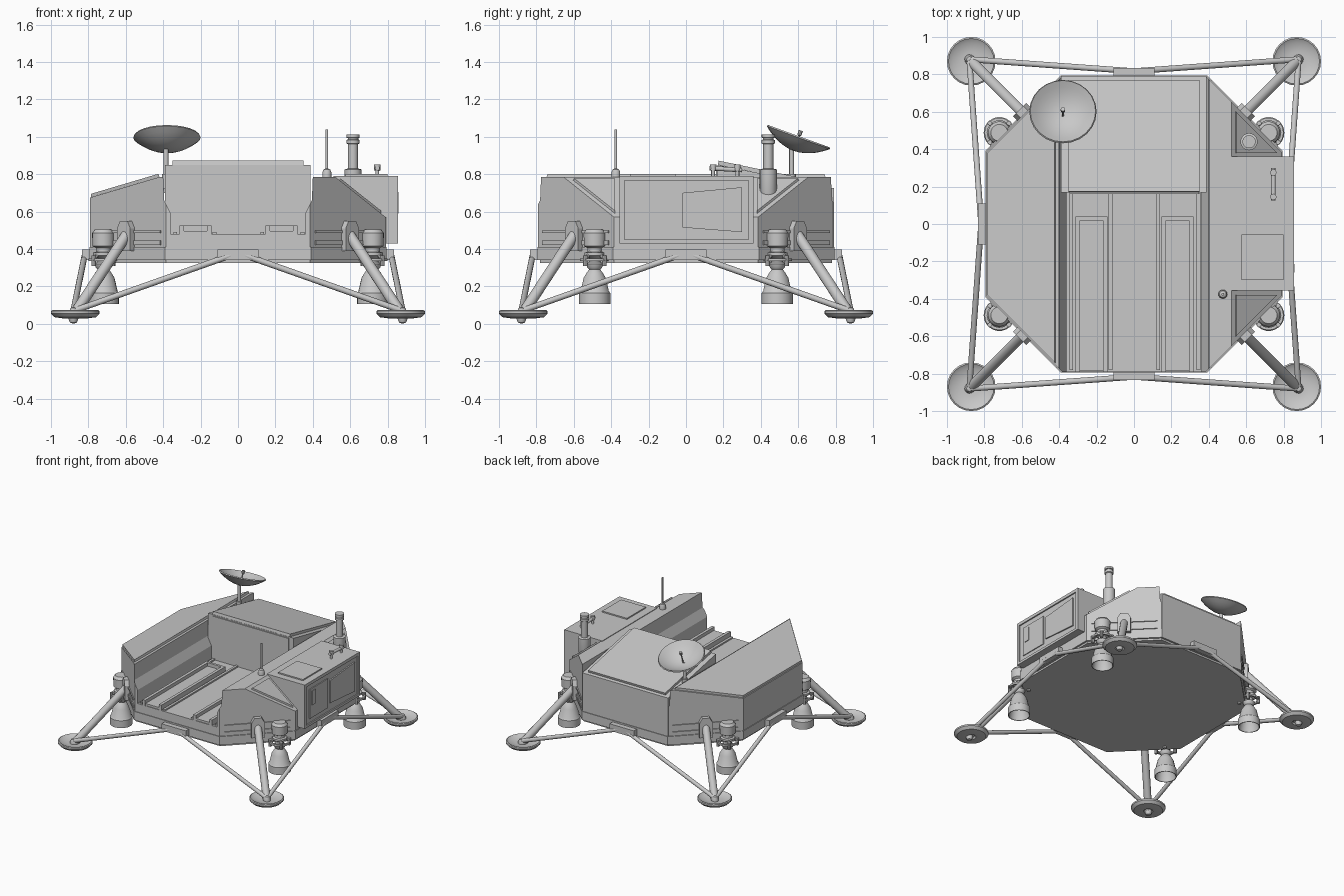
import bpy, bmesh, math
from mathutils import Vector, Matrix

if "Cube" in bpy.data.objects:
    bpy.data.objects.remove(bpy.data.objects["Cube"])

grey = bpy.data.materials.new("light grey")
grey.diffuse_color = (0.58, 0.58, 0.58, 1)
grey.use_nodes = True
grey.node_tree.nodes["Principled BSDF"].inputs["Base Color"].default_value = grey.diffuse_color
QUADS = [(sx, sy) for sx in (-1, 1) for sy in (-1, 1)]


def finish(name, bm, smooth=False, matrix=None):
    bmesh.ops.recalc_face_normals(bm, faces=bm.faces[:])
    if matrix:
        bm.transform(matrix)
    me = bpy.data.meshes.new(name)
    bm.to_mesh(me)
    bm.free()
    me.materials.append(grey)
    ob = bpy.data.objects.new(name, me)
    bpy.context.collection.objects.link(ob)
    if smooth:
        bpy.ops.object.select_all(action='DESELECT')
        ob.select_set(True)
        bpy.context.view_layer.objects.active = ob
        bpy.ops.object.shade_smooth_by_angle(angle=math.radians(35))
    return ob


def prism(name, pts, a, b, axis='y', clip=None, matrix=None):
    """Extrude a 2D outline from a to b along an axis; clip trims the diagonal corners."""
    place = {'x': lambda p, t: (t, p[0], p[1]),
             'y': lambda p, t: (p[0], t, p[1]),
             'z': lambda p, t: (p[0], p[1], t)}[axis]
    bm = bmesh.new()
    lo = [bm.verts.new(place(p, a)) for p in pts]
    hi = [bm.verts.new(place(p, b)) for p in pts]
    bm.faces.new(lo)
    bm.faces.new(hi[::-1])
    n = len(pts)
    for i in range(n):
        j = (i + 1) % n
        bm.faces.new((lo[i], hi[i], hi[j], lo[j]))
    if clip:
        for sx, sy in QUADS:
            bmesh.ops.bisect_plane(bm, geom=bm.verts[:] + bm.edges[:] + bm.faces[:],
                                   plane_co=(sx * clip, 0, 0), plane_no=(sx, sy, 0),
                                   clear_outer=True)
            bmesh.ops.holes_fill(bm, edges=[e for e in bm.edges if e.is_boundary])
    return finish(name, bm, matrix=matrix)


def box(name, x0, x1, y0, y1, z0, z1):
    return prism(name, [(x0, y0), (x1, y0), (x1, y1), (x0, y1)], z0, z1, 'z')


def rod(name, p, q, r, seg=14):
    p, q = Vector(p), Vector(q)
    d = q - p
    m = Matrix.Translation((p + q) / 2) @ d.to_track_quat('Z', 'Y').to_matrix().to_4x4()
    bm = bmesh.new()
    bmesh.ops.create_cone(bm, cap_ends=True, segments=seg, radius1=r, radius2=r, depth=d.length)
    return finish(name, bm, True, m)


def lathe(name, prof, matrix, seg=24):
    """Spin an (r, z) profile around z."""
    bm = bmesh.new()
    vs = [bm.verts.new((r, 0, z)) for r, z in prof]
    es = [bm.edges.new(e) for e in zip(vs, vs[1:])]
    bmesh.ops.spin(bm, geom=vs + es, cent=(0, 0, 0), axis=(0, 0, 1),
                   angle=2 * math.pi, steps=seg)
    bmesh.ops.remove_doubles(bm, verts=bm.verts[:], dist=1e-4)
    return finish(name, bm, True, matrix)


def octagon(r, c):
    k = c - r
    return [(r, -k), (r, k), (k, r), (-k, r), (-r, k), (-r, -k), (-k, -r), (k, -r)]


# --- Hull ---
prism("base_skirt", octagon(0.795, 1.185), 0.34, 0.41, 'z')
prism("base_bottom", octagon(0.78, 1.165), 0.325, 0.34, 'z')
prism("left_bay", [(-.79, .35), (-.79, .675), (-.42, .785), (-.40, .785), (-.395, .66),
                   (-.36, .59), (-.36, .35)], -.79, .79, clip=1.175)
prism("left_roof_panel", [(-.785, .677), (-.785, .695), (-.425, .802), (-.42, .785)],
      -.765, .765, clip=1.165)
prism("right_bay", [(.36, .35), (.36, .59), (.395, .66), (.40, .785), (.52, .785),
                    (.79, .57), (.79, .35)], -.79, .79, clip=1.175)
for s in (-1, 1):
    y0, y1 = sorted((s * .38, s * .8))
    prism("right_slope_panel", [(.54, .765), (.548, .777), (.783, .59), (.775, .578)],
          y0, y1, clip=1.145)
box("cargo_floor", -.37, .37, -.79, .2, .36, .48)

# --- Cargo rails on the floor ---
for cx in (-.228, .232):
    for s in (-1, 1):
        box("cargo_rail", cx + s * .074 - .012, cx + s * .074 + .012, -.79, .04, .48, .525)
    box("rail_end", cx - .086, cx + .086, .02, .04, .48, .525)
    box("rail_bed", cx - .062, cx + .062, -.785, .02, .48, .497)
for x in (-.335, -.125, .13, .345):
    box("floor_strip", x - .01, x + .01, -.78, .165, .48, .492)

# --- Rear cabin ---
prism("rear_cabin", [(.168, .40), (.168, .85), (.79, .725), (.79, .35)], -.39, .388, 'x')
prism("rear_cabin_roof", [(.17, .85), (.175, .872), (.77, .748), (.765, .73)], -.35, .35, 'x')
box("rear_cabin_front_panel", -.345, .345, .160, .170, .50, .84)

# --- Trim strips on the diagonal walls ---
for sx, sy in QUADS:
    m = Matrix.Rotation(math.atan2(sy, sx), 4, 'Z')
    d = 1.175 / math.sqrt(2)
    for z0, z1 in ((.42, .445), (.485, .5)):
        prism("corner_trim", [(-.25, z0), (.25, z0), (.25, z1), (-.25, z1)],
              d - .01, d + .008, 'x', matrix=m)

# --- Equipment box on the right ---
box("equipment_box", .51, .845, -.355, .36, .43, .79)
for y0, y1, z0, z1 in ((-.355, .36, .43, .45), (-.355, .36, .765, .79),
                       (-.355, -.33, .45, .765), (.335, .36, .45, .765)):
    box("equipment_frame", .84, .855, y0, y1, z0, z1)
box("square_hatch", .84, .852, -.285, -.05, .485, .725)
box("hatch_slot", .85, .858, -.26, -.215, .59, .705)
prism("tapered_hatch", [(-.02, .515), (.30, .49), (.30, .73), (-.02, .70)], .84, .855, 'x')
box("top_hatch", .575, .80, -.30, -.055, .785, .80)
for y in (.145, .275):
    rod("handle_post", (.745, y, .78), (.745, y, .835), .01)
    rod("handle_knob", (.745, y, .82), (.745, y, .852), .017)
rod("handle_bar", (.745, .125, .832), (.745, .30, .822), .012)

# --- Masts ---
lathe("whip_antenna", [(0, 1.04), (.007, 1.04), (.007, .83), (.018, .825), (.024, .81),
                       (.024, .78)], Matrix.Translation((.475, -.375, 0)), 14)
lathe("sensor_mast", [(0, 1.012), (.035, 1.012), (.035, .995), (.028, .993), (.028, .985),
                      (.035, .983), (.035, .965), (.027, .96), (.027, .83), (.046, .825),
                      (.046, .70), (.03, .65)], Matrix.Translation((.615, .44, 0)), 20)

# --- Dish antenna ---
tilt = Matrix.Translation((-.38, .575, .925)) @ Matrix.Rotation(math.radians(-20), 4, 'X')
rim, depth = .18, .075
bowl = [(rim * i / 6, depth * (i / 6) ** 2) for i in range(7)]
lathe("dish", bowl + [(r * .97, z + .008) for r, z in reversed(bowl)], tilt, 24)
lathe("dish_feed", [(0, .115), (.012, .115), (.012, .09), (.005, .085), (.005, 0)], tilt, 10)
rod("dish_post", (-.385, .565, .70), (-.385, .565, .935), .013)
rod("dish_post_base", (-.385, .565, .72), (-.385, .565, .80), .022)

# --- Legs, feet and thrusters ---
foot = [(0, .045), (.03, .045), (.035, .03), (.06, .028), (.11, .035), (.13, .055),
        (.13, .068), (.122, .073), (.10, .058), (.05, .05), (0, .05)]
thruster = [(0, .25), (.03, .24), (.068, .17), (.078, .105), (.084, .105), (.084, .165),
            (.076, .175), (.06, .245), (.042, .275), (.03, .29), (.04, .30), (.045, .32),
            (.03, .33), (.03, .35), (.055, .365), (.055, .38), (.04, .385), (.04, .405),
            (.058, .415), (.06, .485), (.045, .505), (0, .505)]
ring = [(.065, .335), (.08, .335), (.08, .35), (.065, .35), (.065, .335)]
for sx, sy in QUADS:
    lathe("foot_pad", foot, Matrix.Translation((sx * .87, sy * .87, 0)), 24)
    lathe("foot_joint", [(0, 0), (.018, .006), (.026, .025), (.026, .06), (.015, .085), (0, .09)],
          Matrix.Translation((sx * .88, sy * .88, 0)), 12)
    rod("main_strut", (sx * .875, sy * .875, .05), (sx * .59, sy * .59, .485), .029)
    rod("side_strut", (sx * .875, sy * .88, .07), (sx * .04, sy * .82, .365), .016)
    rod("side_strut", (sx * .88, sy * .875, .07), (sx * .82, sy * .04, .365), .016)
    # bracket holding the strut on the diagonal wall
    prism("strut_bracket", [(-.05, .39), (.05, .39), (.05, .51), (.028, .55), (-.028, .55),
                            (-.05, .51)], .80, .865, 'x',
          matrix=Matrix.Rotation(math.atan2(sy, sx), 4, 'Z'))
    # thruster pairs with the gimbal ring
    tx, ty = sx * .72, sy * .488
    at = Matrix.Translation((tx, ty, 0))
    lathe("thruster", thruster, at, 22)
    lathe("gimbal_ring", ring, at, 16)
    for k in range(4):
        a = math.pi / 4 + k * math.pi / 2
        c, s = math.cos(a), math.sin(a)
        rod("gimbal_arm", (tx + .03 * c, ty + .03 * s, .385),
            (tx + .078 * c, ty + .078 * s, .335), .01, 8)
        rod("gimbal_bolt", (tx + .072 * c, ty + .072 * s, .31),
            (tx + .072 * c, ty + .072 * s, .365), .013, 8)

# --- Strut anchors at the middle of each side ---
for s in (-1, 1):
    y0, y1 = sorted((s * .78, s * .835))
    box("strut_anchor", -.11, .11, y0, y1, .342, .398)
    box("strut_anchor", y0, y1, -.11, .11, .342, .398)
